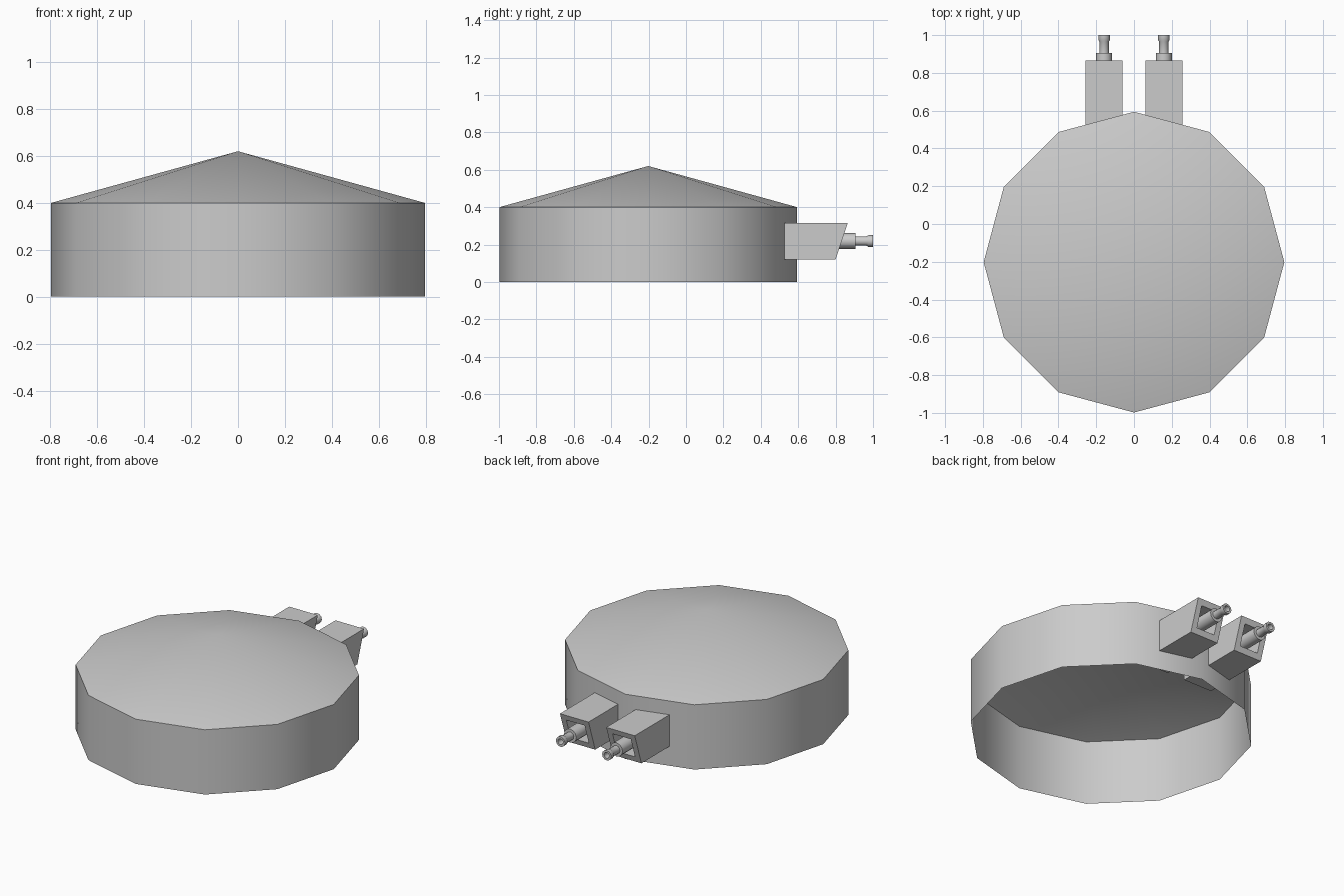
import bpy, bmesh, math

if "Cube" in bpy.data.objects:
    bpy.data.objects.remove(bpy.data.objects["Cube"])

def finish(bm, name, smooth=True):
    bmesh.ops.recalc_face_normals(bm, faces=bm.faces)
    me = bpy.data.meshes.new(name)
    bm.to_mesh(me)
    bm.free()
    ob = bpy.data.objects.new(name, me)
    bpy.context.collection.objects.link(ob)
    if smooth:
        bpy.ops.object.select_all(action='DESELECT')
        ob.select_set(True)
        bpy.context.view_layer.objects.active = ob
        bpy.ops.object.shade_smooth_by_angle(angle=math.radians(40))
    return ob

def skin(bm, rings):
    # bridge consecutive closed rings of vertices with quads
    for a, b in zip(rings, rings[1:]):
        n = len(a)
        for i in range(n):
            j = (i + 1) % n
            bm.faces.new((a[i], a[j], b[j], b[i]))

# Turret drum: open-bottomed 12-sided wall with a shallow cone roof
R, CY = 0.796, -0.202
bm = bmesh.new()
rings = [[bm.verts.new((R * math.cos(k * math.pi / 6), CY + R * math.sin(k * math.pi / 6), z))
          for k in range(12)] for z in (0, 0.4)]
skin(bm, rings)
apex = bm.verts.new((0, CY, 0.62))
for k in range(12):
    bm.faces.new((rings[1][k], rings[1][(k + 1) % 12], apex))
finish(bm, "turret_drum")

Z0, Z1 = 0.12, 0.315      # housing bottom and top
HALF, WALL = 0.0975, 0.035

def slant(z):
    # y of the sloping mouth at height z
    return 0.80 + 0.065 * (z - Z0) / (Z1 - Z0)

def gun_housing(name, cx):
    # Box with sloping front and a recessed square mouth
    bm = bmesh.new()
    def ring(inset, yfun):
        h, a, b = HALF - inset, Z0 + inset, Z1 - inset
        return [bm.verts.new((cx + sx * h, yfun(z), z))
                for sx, z in ((-1, a), (1, a), (1, b), (-1, b))]
    rings = [ring(0, lambda z: 0.365), ring(0, slant),
             ring(WALL, slant), ring(WALL, lambda z: 0.70)]
    skin(bm, rings)
    bm.faces.new(rings[0])
    bm.faces.new(rings[-1])
    finish(bm, name, smooth=False)

def gun_barrel(name, cx):
    # Lathed jacket, barrel, flared muzzle and bore
    profile = [(0.042, 0.70), (0.042, 0.905), (0.025, 0.905), (0.025, 0.965),
               (0.031, 0.975), (0.031, 1.0), (0.018, 1.0), (0.018, 0.93)]
    bm = bmesh.new()
    rings = [[bm.verts.new((cx + r * math.cos(k * math.pi / 6), y, 0.219 + r * math.sin(k * math.pi / 6)))
              for k in range(12)] for r, y in profile]
    skin(bm, rings)
    bm.faces.new(rings[-1])
    finish(bm, name)

for side, s in (("left", -1), ("right", 1)):
    gun_housing("gun_housing_" + side, s * 0.158)
    gun_barrel("gun_barrel_" + side, s * 0.158)
